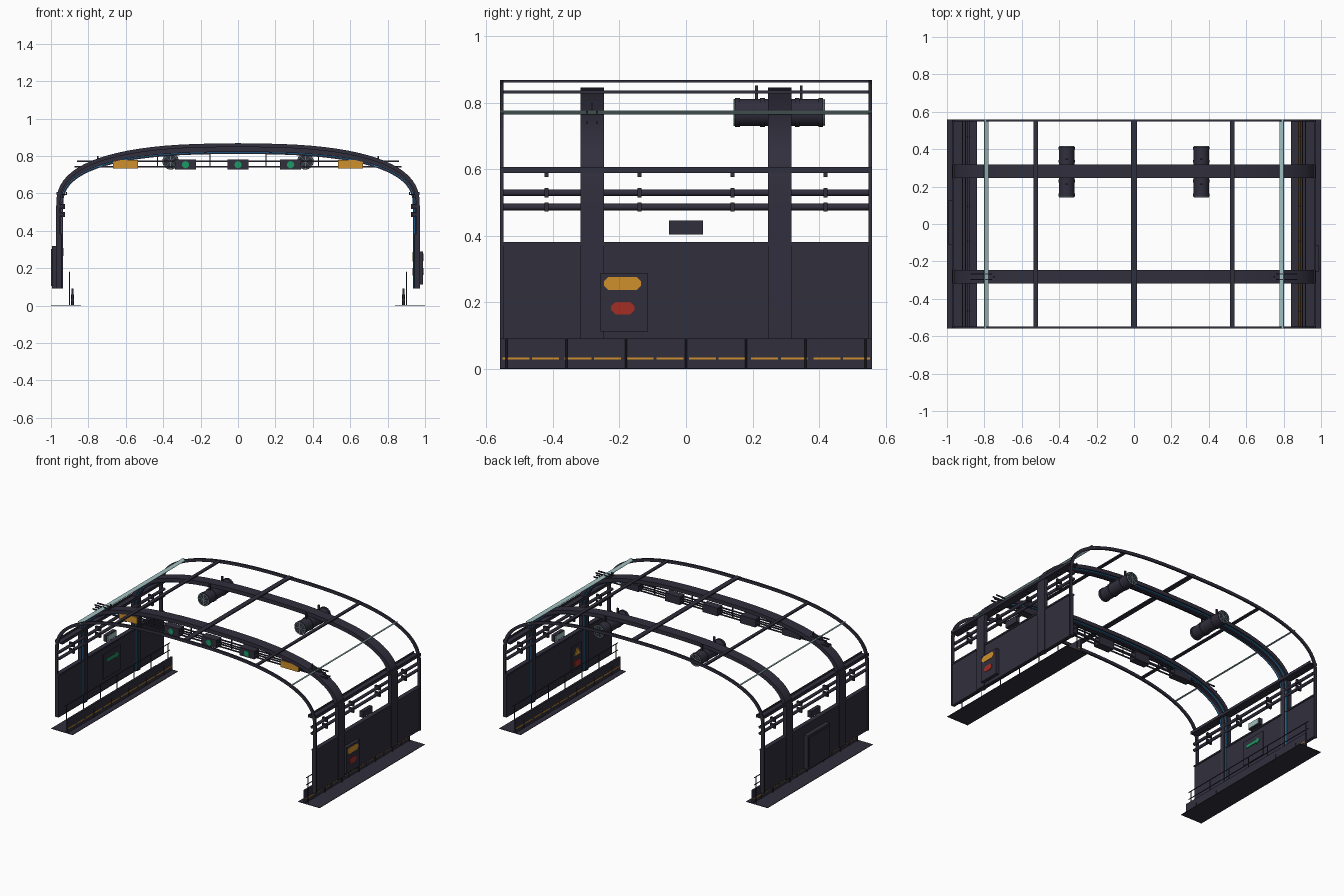
import bpy, bmesh, math
from mathutils import Matrix, Vector

if "Cube" in bpy.data.objects:
    bpy.data.objects.remove(bpy.data.objects["Cube"])


def material(name, r, g, b):
    m = bpy.data.materials.new(name)
    m.use_nodes = True
    m.diffuse_color = (r, g, b, 1)
    m.node_tree.nodes["Principled BSDF"].inputs["Base Color"].default_value = (r, g, b, 1)
    return m


DARK = material("dark metal", .03, .028, .046)
ORANGE = material("amber", .62, .28, .025)
RED = material("red", .36, .028, .018)
TEAL = material("pale teal", .35, .52, .52)
GREEN = material("green", .012, .32, .13)
BLUE = material("blue light", .03, .23, .52)
HALF = .56          # half length of the section
SIDES = ((1, "left"), (-1, "right"))


def finish(name, bm, mat, smooth=False):
    bmesh.ops.recalc_face_normals(bm, faces=bm.faces)
    me = bpy.data.meshes.new(name)
    bm.to_mesh(me)
    bm.free()
    me.materials.append(mat)
    ob = bpy.data.objects.new(name, me)
    bpy.context.collection.objects.link(ob)
    if smooth:
        bpy.ops.object.select_all(action='DESELECT')
        ob.select_set(True)
        bpy.context.view_layer.objects.active = ob
        bpy.ops.object.shade_smooth_by_angle(angle=math.radians(40))
    return ob


def boxes(name, mat, items):
    """Each item is (x range, y range, z range)."""
    bm = bmesh.new()
    for ranges in items:
        mid = Vector([(a + b) / 2 for a, b in ranges])
        size = Vector([abs(b - a) for a, b in ranges])
        bmesh.ops.create_cube(bm, size=1, matrix=Matrix.Translation(mid) @ Matrix.Diagonal(size).to_4x4())
    return finish(name, bm, mat)


def sx(s, a, b):
    return (s * a, s * b)


def rods(name, mat, items, sides=12):
    """Each item is (start, end, radius)."""
    bm = bmesh.new()
    for a, b, r in items:
        a, b = Vector(a), Vector(b)
        turn = (b - a).to_track_quat('Z', 'Y').to_matrix().to_4x4()
        bmesh.ops.create_cone(bm, cap_ends=True, segments=sides, radius1=r, radius2=r,
                              depth=(b - a).length, matrix=Matrix.Translation((a + b) / 2) @ turn)
    return finish(name, bm, mat, True)


def arch(name, mat, a, top, thick, y0, y1, foot=.09, spring=.53, n=2.6, steps=40):
    """Rectangular band swept along a flattened arch with straight legs."""
    def line(a, b):
        pts = [(a, foot)]
        for i in range(steps + 1):
            t = math.pi * i / steps
            c, s = math.cos(t), max(0, math.sin(t))
            pts.append((math.copysign(abs(c) ** (2 / n), c) * a, spring + b * s ** (2 / n)))
        return pts + [(-a, foot)]
    bm = bmesh.new()
    rings = []
    for (ox, oz), (ix, iz) in zip(line(a, top - spring), line(a - thick, top - thick - spring)):
        rings.append([bm.verts.new(p) for p in ((ox, y0, oz), (ox, y1, oz), (ix, y1, iz), (ix, y0, iz))])
    for p, q in zip(rings, rings[1:]):
        for k in range(4):
            bm.faces.new((p[k], p[(k + 1) % 4], q[(k + 1) % 4], q[k]))
    bm.faces.new(rings[0])
    bm.faces.new(rings[-1])
    return finish(name, bm, mat, True)


def prism_x(name, mat, x0, x1, outline):
    """Flat plate facing sideways from a y, z outline."""
    bm = bmesh.new()
    f = bm.faces.new([bm.verts.new((x0, y, z)) for y, z in outline])
    new = bmesh.ops.extrude_face_region(bm, geom=[f], use_keep_orig=True)["geom"]
    bmesh.ops.translate(bm, vec=(x1 - x0, 0, 0), verts=[v for v in new if isinstance(v, bmesh.types.BMVert)])
    return finish(name, bm, mat)


def octagon(y, z, w, h, c):
    return [(y - w, z - h + c), (y - w + c, z - h), (y + w - c, z - h), (y + w, z - h + c),
            (y + w, z + h - c), (y + w - c, z + h), (y - w + c, z + h), (y - w, z + h - c)]


# Thin end arches, main ribs and their inner light strips
for y, end in ((-HALF, "front"), (HALF - .011, "back")):
    arch(end + "_end_arch", DARK, .972, .867, .02, y, y + .011)
for y, end in ((-.282, "front"), (.282, "back")):
    arch(end + "_rib", DARK, .972, .847, .026, y - .035, y + .035)
    arch(end + "_rib_web", DARK, .947, .822, .012, y - .013, y + .013)
    for k in (-1, 1):
        arch(f"{end}_rib_light_{'front' if k < 0 else 'back'}", BLUE, .946, .821, .005,
             y + k * .02 - .005, y + k * .02 + .005)

# Roof purlins
boxes("roof_purlins", DARK, [((x - w, x + w), (-HALF, HALF), (z - .004, z + .004))
                             for x, w, z in ((0, .017, .865), (.525, .011, .833), (-.525, .011, .833))])

clamp_y = (-.42, -.14, .14, .42)
for s, side in SIDES:
    # Floor strip, kerb and dashes
    boxes(side + "_floor_strip", DARK, [(sx(s, .84, 1), (-HALF, HALF), (0, .003))])
    joints = [-.467 + .187 * i for i in range(6)]
    boxes(side + "_kerb", DARK, [(sx(s, .879, .891), (-HALF, HALF), (.003, .09))] +
          [(sx(s, .876, .894), (y - .004, y + .004), (.003, .06)) for y in joints])
    boxes(side + "_kerb_dashes", ORANGE, [(sx(s, .877, .893), (y - .085, y + .085), (.028, .035))
                                          for y in joints])
    # Low handrail
    rods(side + "_low_handrail", DARK,
         [((s * .9, -HALF, z), (s * .9, HALF, z), .003) for z in (.13, .178)] +
         [((s * .9, y, .003), (s * .9, y, .178), .003) for y in [-.54 + .18 * i for i in range(7)]], 6)
    # Side wall with cap
    boxes(side + "_wall", DARK, [(sx(s, .945, .966), (-HALF, HALF), (.09, .375)),
                                 (sx(s, .94, .97), (-HALF, HALF), (.372, .382))])
    # Cable tray, pipes and clamps
    boxes(side + "_cable_tray", DARK, [(sx(s, .915, .97), (-HALF, HALF), (.59, .597)),
                                       (sx(s, .962, .97), (-HALF, HALF), (.59, .608)),
                                       (sx(s, .915, .92), (-HALF, HALF), (.59, .608))] +
          [(sx(s, .935, .955), (y - .006, y + .006), (.578, .592)) for y in clamp_y])
    rods(side + "_pipes", DARK, [((s * .943, -HALF, z), (s * .943, HALF, z), .01) for z in (.53, .487)])
    boxes(side + "_pipe_clamps", DARK, [(sx(s, .925, .962), (y - .006, y + .006), (z - .014, z + .014))
                                        for y in clamp_y for z in (.53, .487)])
    # Small lamp above the wall
    boxes(side + "_wall_lamp", DARK, [(sx(s, .943, .968), (-.051, .051), (.405, .447))])
    boxes(side + "_wall_lamp_lens", TEAL, [(sx(s, .939, .943), (-.045, .045), (.41, .442))])
    # Tilted light strip under the roof shoulder
    strip = boxes(side + "_shoulder_light", TEAL, [((-.012, .012), (-HALF, HALF), (-.0015, .0015))])
    strip.rotation_euler = (0, -s * math.radians(23), 0)
    strip.location = (s * .79, 0, .771)

    # Ventilation fan
    x, z = s * .36, .771
    rods(side + "_fan_body", DARK, [((x, .16, z), (x, .4, z), .041)], 24)
    rods(side + "_fan_rims", DARK, [((x, y - .007, z), (x, y + .007, z), .044) for y in (.155, .23, .335, .405)], 24)
    boxes(side + "_fan_hangers", DARK, [((x - .006, x + .006), (y - .004, y + .004), (.8, .852))
                                        for y in (.212, .347)])
    spokes = []
    for y in (.145, .415):
        ring = [(x + .039 * math.cos(math.tau * i / 16), y, z + .039 * math.sin(math.tau * i / 16))
                for i in range(16)]
        spokes += [(ring[i], ring[(i + 1) % 16], .0025) for i in range(16)]
        spokes += [(ring[i], ring[i + 8], .002) for i in range(0, 8, 2)]
    rods(side + "_fan_guards", TEAL, spokes, 5)

# Sign truss under the front rib
truss = [((-w, w), (y - .003, y + .003), (z - .004, z + .004))
         for y in (-.297, -.267) for w, z in ((.875, .741), (.86, .772))]
for x in (.15, .43, .6, .75):
    for s, _ in SIDES:
        truss.append((sx(s, x - .003, x + .003), (-.285, -.279), (.737, .83 if x < .5 else .8)))
boxes("sign_truss", DARK, truss)
boxes("exit_sign_boxes", DARK, [((x - .056, x + .056), (-.308, -.256), (.728, .782)) for x in (-.281, 0, .281)])
rods("exit_sign_symbols", GREEN, [((x, -.312, .753), (x, -.306, .753), .02) for x in (-.281, 0, .281)], 8)
boxes("amber_sign_boxes", DARK, [((x - .067, x + .067), (-.306, -.258), (.732, .777)) for x in (-.602, .602)])
boxes("amber_sign_faces", ORANGE, [((x - .067, x + .067), (-.311, -.306), (.732, .777)) for x in (-.602, .602)])

# Warning board on the left wall, outside and inside
boxes("warning_board", DARK, [((.966, .988), (-.257, -.115), (.112, .288)),
                              ((.938, .946), (-.235, -.125), (.13, .3))])
prism_x("warning_board_amber", ORANGE, .987, .991, octagon(-.191, .257, .056, .02, .014))
prism_x("warning_board_red", RED, .987, .991, octagon(-.19, .183, .035, .019, .013))
prism_x("inner_warning_triangle", ORANGE, .934, .938, [(-.21, .235), (-.15, .235), (-.18, .285)])
prism_x("inner_warning_red", RED, .934, .938, octagon(-.18, .18, .03, .02, .01))

# Cabinet outside the right wall, direction sign inside
boxes("right_cabinet", DARK, [((-.995, -.966), (-.11, .125), (.09, .318)),
                              ((-.999, -.995), (-.095, .11), (.105, .303))])
boxes("direction_board", DARK, [((-.946, -.938), (-.09, .09), (.17, .335))])
prism_x("direction_arrow", GREEN, -.938, -.934,
        [(-.06, .278), (.035, .278), (.035, .265), (.065, .287), (.035, .309), (.035, .296), (-.06, .296)])
